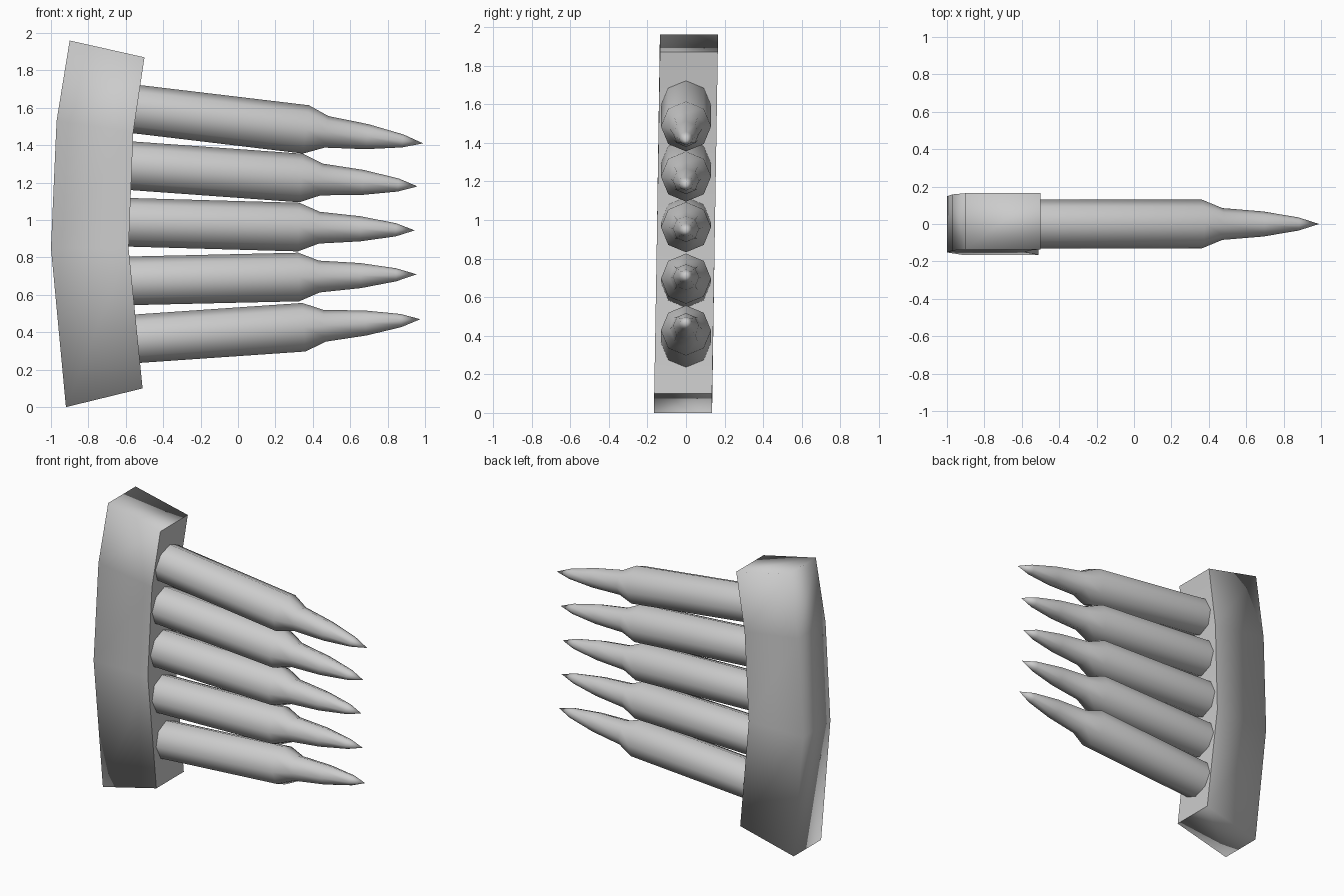
import bpy
import bmesh
import math
from mathutils import Vector

cube = bpy.data.objects.get("Cube")
if cube:
    bpy.data.objects.remove(cube, do_unlink=True)

# One plain grey for everything
grey = bpy.data.materials.new("plain_grey")
grey.use_nodes = True
colour = (0.6, 0.6, 0.6, 1)
grey.diffuse_color = colour
grey.node_tree.nodes["Principled BSDF"].inputs["Base Color"].default_value = colour


def add_object(name, bm):
    bmesh.ops.recalc_face_normals(bm, faces=bm.faces)
    for face in bm.faces:
        face.smooth = True
    mesh = bpy.data.meshes.new(name)
    bm.to_mesh(mesh)
    bm.free()
    mesh.materials.append(grey)
    obj = bpy.data.objects.new(name, mesh)
    bpy.context.collection.objects.link(obj)
    return obj


# Curved holder bar: rows of (outer x, outer z, inner x, inner z), bottom to top
HOLDER_ROWS = [(-0.92, 0.0, -0.51, 0.10),
               (-1.0, 0.85, -0.585, 0.85),
               (-0.97, 1.53, -0.56, 1.47),
               (-0.90, 1.96, -0.50, 1.87)]


def build_holder():
    bm = bmesh.new()
    rings = []
    for ox, oz, ix, iz in HOLDER_ROWS:
        lean = 0.015 * (oz - 0.98)
        front, back = -0.15 + lean, 0.15 + lean
        points = [(ox, front, oz), (ix, front, iz), (ix, back, iz), (ox, back, oz)]
        rings.append([bm.verts.new(p) for p in points])
    for low, high in zip(rings, rings[1:]):
        for i in range(4):
            j = (i + 1) % 4
            face = bm.faces.new((low[i], low[j], high[j], high[i]))
            if i == 1:  # crisp border around the inner face
                for edge in face.edges:
                    if edge.verts[0] in low and edge.verts[1] in low:
                        edge.smooth = low is not rings[0]
                    elif edge.verts[0] in high and edge.verts[1] in high:
                        edge.smooth = high is not rings[-1]
                    else:
                        edge.smooth = False
    bm.faces.new(rings[0])
    bm.faces.new(rings[-1])
    add_object("holder_bar", bm)


# Round profile: (distance along axis, radius)
PROFILE = [(-0.02, 0.13), (0.905, 0.13), (1.015, 0.085),
           (1.235, 0.067), (1.425, 0.035)]
SIDES = 8


def build_round(name, base, tip):
    start, end = Vector((base[0], 0, base[1])), Vector((tip[0], 0, tip[1]))
    axis = (end - start).normalized()
    side = Vector((0, 1, 0))
    up = axis.cross(side)
    bm = bmesh.new()
    rings = []
    for dist, radius in PROFILE:
        ring = []
        for k in range(SIDES):
            a = math.tau * k / SIDES
            offset = side * math.cos(a) + up * math.sin(a)
            ring.append(bm.verts.new(start + axis * dist + offset * radius))
        rings.append(ring)
    point = bm.verts.new(end)
    for k in range(SIDES):
        n = (k + 1) % SIDES
        for a, b in zip(rings, rings[1:]):
            bm.faces.new((a[k], a[n], b[n], b[k]))
        bm.faces.new((rings[-1][k], rings[-1][n], point))
    cap = bm.faces.new(rings[0])
    for edge in cap.edges:
        edge.smooth = False
    add_object(name, bm)


build_holder()

# Five rounds fanning in toward their tips: base (x, z) and tip (x, z)
ROUNDS = [((-0.55, 0.365), (0.975, 0.47)),
          ((-0.58, 0.675), (0.955, 0.71)),
          ((-0.58, 0.988), (0.945, 0.945)),
          ((-0.565, 1.29), (0.96, 1.18)),
          ((-0.535, 1.592), (0.99, 1.41))]
for number, (base, tip) in enumerate(ROUNDS, 1):
    build_round(f"round_{number}", base, tip)
